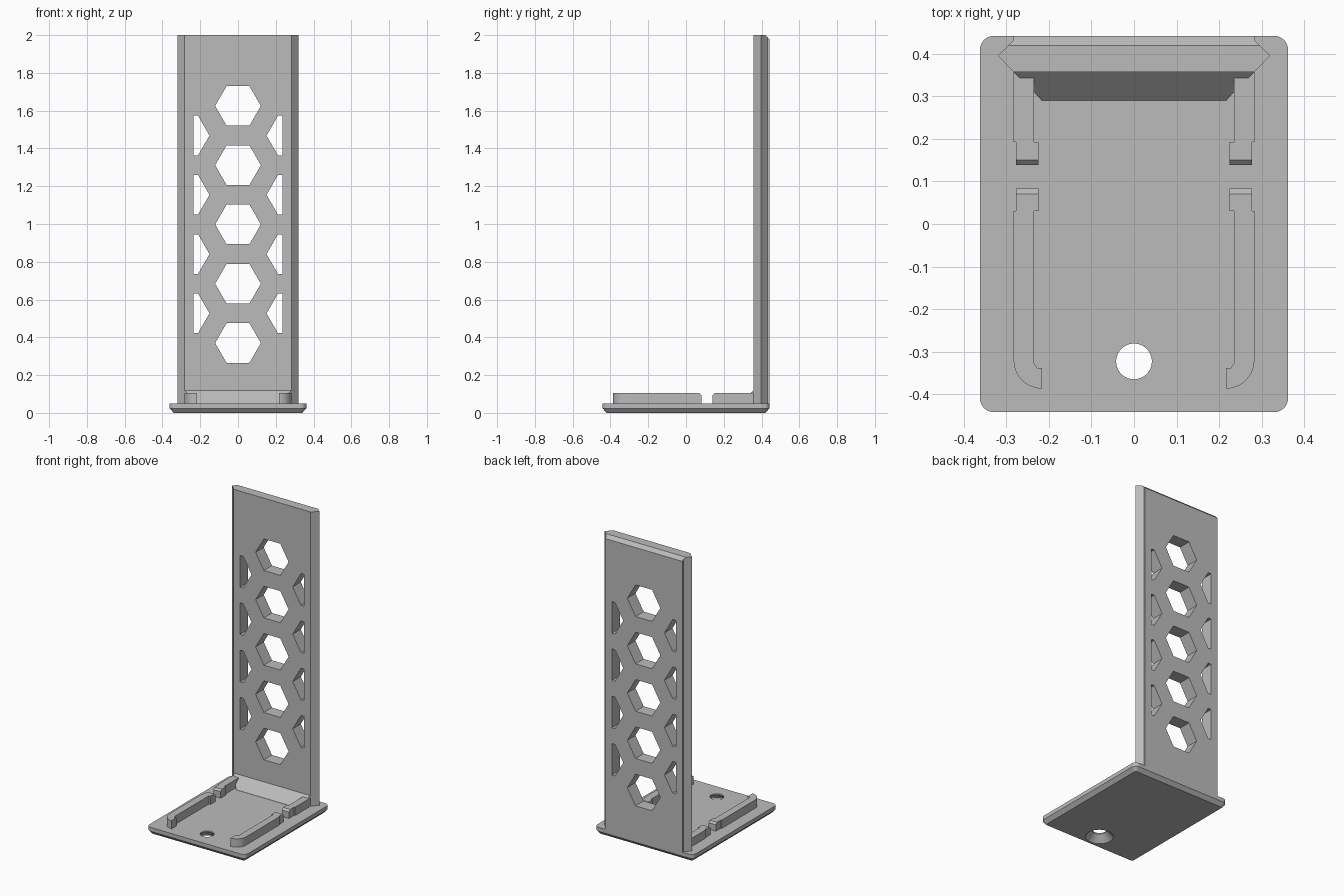
import bpy, bmesh, math
from mathutils import Vector

cube = bpy.data.objects.get("Cube")
if cube:
    bpy.data.objects.remove(cube, do_unlink=True)

grey = bpy.data.materials.new("plain grey")
grey.use_nodes = True
colour = (0.5, 0.5, 0.5, 1)
grey.diffuse_color = colour
grey.node_tree.nodes["Principled BSDF"].inputs["Base Color"].default_value = colour

BASE_TOP = 0.05
RAIL_TOP = 0.105


def loft(name, rings, cuts=()):
    """Solid through matching rings of points; each cut (point, normal) trims a corner."""
    bm = bmesh.new()
    loops = [[bm.verts.new(p) for p in ring] for ring in rings]
    n = len(loops[0])
    bm.faces.new(loops[0])
    bm.faces.new(loops[-1])
    for low, high in zip(loops, loops[1:]):
        for i in range(n):
            j = (i + 1) % n
            bm.faces.new((low[i], low[j], high[j], high[i]))
    for point, normal in cuts:
        bmesh.ops.bisect_plane(bm, geom=bm.verts[:] + bm.edges[:] + bm.faces[:],
                               plane_co=point, plane_no=normal, clear_outer=True)
        bmesh.ops.holes_fill(bm, edges=[e for e in bm.edges if e.is_boundary], sides=0)
    bmesh.ops.recalc_face_normals(bm, faces=bm.faces[:])
    mesh = bpy.data.meshes.new(name)
    bm.to_mesh(mesh)
    bm.free()
    mesh.materials.append(grey)
    obj = bpy.data.objects.new(name, mesh)
    bpy.context.collection.objects.link(obj)
    return obj


def at(points, z):
    return [(x, y, z) for x, y in points]


def circle(cx, cy, r, n=48):
    return [(cx + r * math.cos(math.tau * i / n), cy + r * math.sin(math.tau * i / n))
            for i in range(n)]


def rounded_rect(hx, hy, r, steps=8):
    points = []
    for k, (sx, sy) in enumerate(((1, 1), (-1, 1), (-1, -1), (1, -1))):
        for i in range(steps + 1):
            a = math.pi / 2 * (k + i / steps)
            points.append((sx * (hx - r) + r * math.cos(a), sy * (hy - r) + r * math.sin(a)))
    return points


def carve(obj, cutters):
    """Subtract the cutters, bake the result and remove the cutters."""
    for cutter in cutters:
        cutter.hide_render = True
        mod = obj.modifiers.new("carve", 'BOOLEAN')
        mod.operation = 'DIFFERENCE'
        mod.solver = 'EXACT'
        mod.object = cutter
    graph = bpy.context.evaluated_depsgraph_get()
    mesh = bpy.data.meshes.new_from_object(obj.evaluated_get(graph))
    obj.modifiers.clear()
    obj.data = mesh
    for cutter in cutters:
        bpy.data.objects.remove(cutter, do_unlink=True)


# Base plate with rounded corners, chamfered underside and countersunk hole
base = loft("base_plate", [at(rounded_rect(0.34, 0.42, 0.01), 0),
                           at(rounded_rect(0.362, 0.442, 0.032), 0.024),
                           at(rounded_rect(0.362, 0.442, 0.032), BASE_TOP)])
hole_y = -0.323
carve(base, [loft("screw_hole_cutter", [at(circle(0, hole_y, r), z) for r, z in
                                        ((0.094, -0.01), (0.042, 0.042), (0.042, 0.1))])])

# Upright panel with pointed side edges and a chamfered top back edge
half = [(0.283, 0.357), (0.32, 0.396), (0.283, 0.432), (0.283, 0.442)]
outline = half + [(-x, y) for x, y in reversed(half)]
panel = loft("back_panel", [at(outline, BASE_TOP), at(outline, 2)],
             cuts=[((0, 0.42, 2), (0, 1, 1))])

# Honeycomb openings: whole hexagons in the middle, trimmed ones at the sides
HEX_R, PITCH, FIRST = 0.121, 0.3138, 0.37


def hexagon_cutter(x, z, cuts=()):
    points = circle(x, z, HEX_R, 6)
    return loft("hexagon_cutter", [[(px, y, pz) for px, pz in points] for y in (0.25, 0.55)], cuts)


cutters = [hexagon_cutter(0, FIRST + i * PITCH) for i in range(5)]
for side in (-1, 1):
    for i in range(4):
        cutters.append(hexagon_cutter(side * 0.272, FIRST + (i + 0.5) * PITCH,
                                      [((side * 0.235, 0, 0), (side, 0, 0))]))
carve(panel, cutters)

# Sloping brace where the panel meets the base
front, back = (0.216, 0.29), (0.283, 0.358)
plan = [front, back, (-back[0], back[1]), (-front[0], front[1])]
top = [(x, y, 0.12 if y > 0.3 else BASE_TOP + 0.001) for x, y in plan]
loft("panel_brace", [at(plan, BASE_TOP), top])

# Guide rails on both sides: hooked front rail and straight rear rail with clip ends
hook = [(0.216 + 0.067 * math.cos(a), -0.32 + 0.067 * math.sin(a))
        for a in (-math.pi / 2 * i / 10 for i in range(11))]
front_rail = [(0.283, 0.03), *hook, (0.216, -0.338), (0.228, -0.338), (0.235, -0.327),
              (0.235, 0.03), (0.224, 0.03), (0.224, 0.083), (0.277, 0.083), (0.277, 0.03)]
rear_rail = [(0.283, 0.36), (0.283, 0.193), (0.277, 0.193), (0.277, 0.139),
             (0.224, 0.139), (0.224, 0.193), (0.235, 0.193), (0.235, 0.36)]
for side, label in ((1, "left"), (-1, "right")):
    for name, shape, end_y, direction in (("front_rail", front_rail, 0.071, 1),
                                          ("rear_rail", rear_rail, 0.151, -1)):
        pts = [(side * x, y) for x, y in shape]
        loft(f"{label}_{name}", [at(pts, BASE_TOP), at(pts, RAIL_TOP)],
             cuts=[((0, end_y, RAIL_TOP), (0, direction, 1))])
